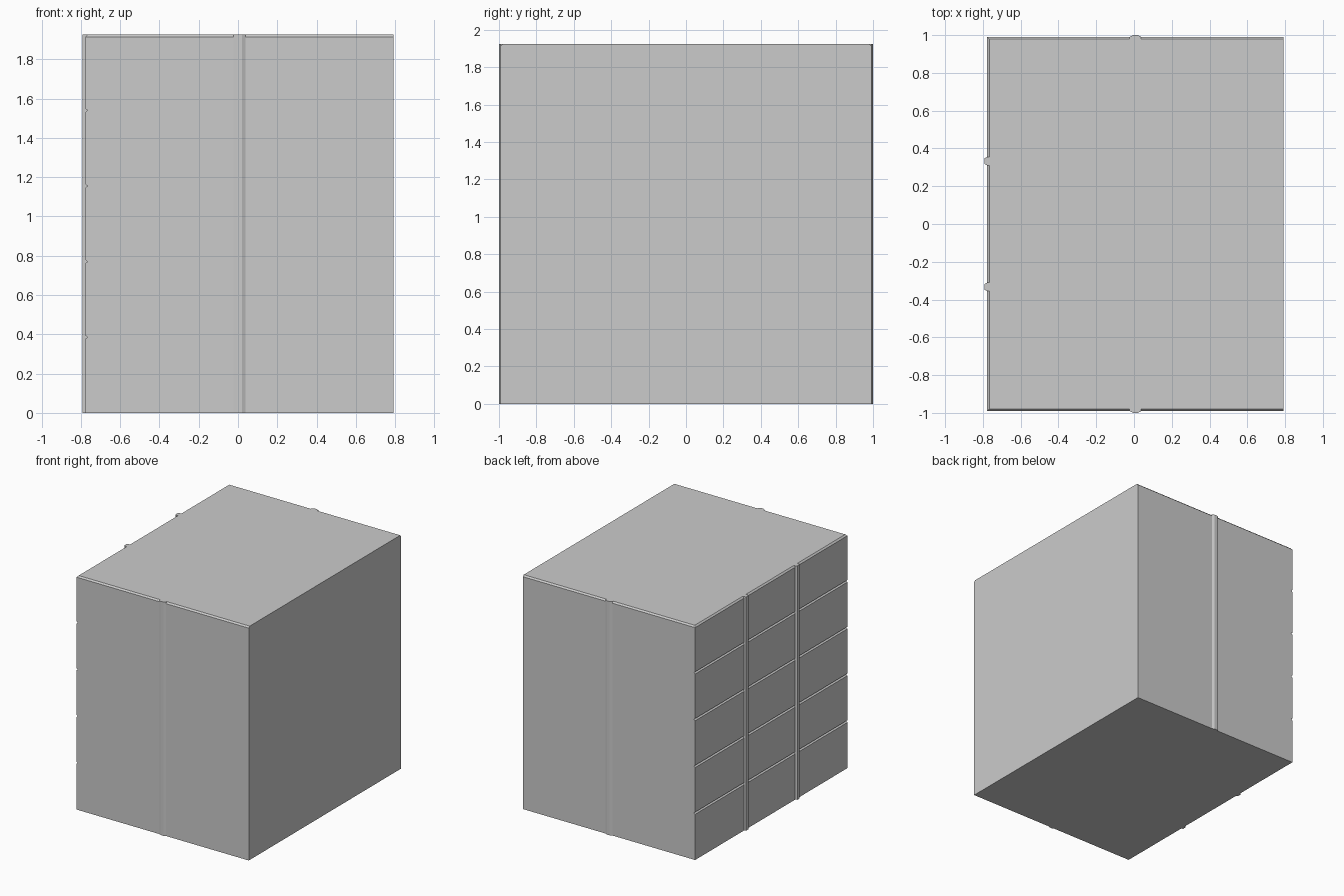
import bpy, bmesh

if "Cube" in bpy.data.objects:
    bpy.data.objects.remove(bpy.data.objects["Cube"])

H = 1.925            # overall height
XL, XR = -0.777, 0.792
YB = 0.991           # half depth of the body
MID = (XL + XR) / 2


def prism(name, profile, vec, chamfer=None):
    """Extrude a closed 3D outline along vec; optionally chamfer chosen edges."""
    bm = bmesh.new()
    face = bm.faces.new([bm.verts.new(p) for p in profile])
    ext = bmesh.ops.extrude_face_region(bm, geom=[face], use_keep_orig=True)
    bmesh.ops.translate(bm, vec=vec, verts=[v for v in ext["geom"]
                                            if isinstance(v, bmesh.types.BMVert)])
    bmesh.ops.recalc_face_normals(bm, faces=bm.faces)
    if chamfer:
        edges = [e for e in bm.edges if chamfer(e)]
        bmesh.ops.bevel(bm, geom=edges, offset=0.012, segments=1,
                        affect='EDGES', profile=0.5)
    mesh = bpy.data.meshes.new(name)
    bm.to_mesh(mesh)
    bm.free()
    obj = bpy.data.objects.new(name, mesh)
    bpy.context.collection.objects.link(obj)
    return obj


def top_edge(e):
    """Top rim except on the plain right side."""
    a, b = (v.co for v in e.verts)
    return min(a.z, b.z) > H - 1e-4 and min(a.x, b.x) < XR - 0.01


# main block: horizontal V grooves split the left face into five rows
outline = [(XR, 0), (XL, 0)]
for i in range(1, 5):
    z = i * H / 5
    outline += [(XL, z - 0.009), (XL + 0.012, z), (XL, z + 0.009)]
outline += [(XL, H), (XR, H)]
prism("body", [(x, -YB, z) for x, z in outline], (0, 2 * YB, 0), top_edge)

# vertical ribs on the left face
for name, y in (("left_rib_front", -0.333), ("left_rib_back", 0.333)):
    pts = [(XL + 0.014, -0.022), (XL, -0.022), (-0.792, -0.015),
           (-0.792, 0.015), (XL, 0.022), (XL + 0.014, 0.022)]
    prism(name, [(x, y + dy, 0) for x, dy in pts], (0, 0, H))

# shallow centre ridges on the front and back faces
for name, s in (("front_ridge", -1), ("back_ridge", 1)):
    pts = [(-0.03, YB - 0.014), (-0.03, YB), (-0.012, 1.0),
           (0.012, 1.0), (0.03, YB), (0.03, YB - 0.014)]
    prism(name, [(MID + x, s * y, 0) for x, y in pts], (0, 0, H))
